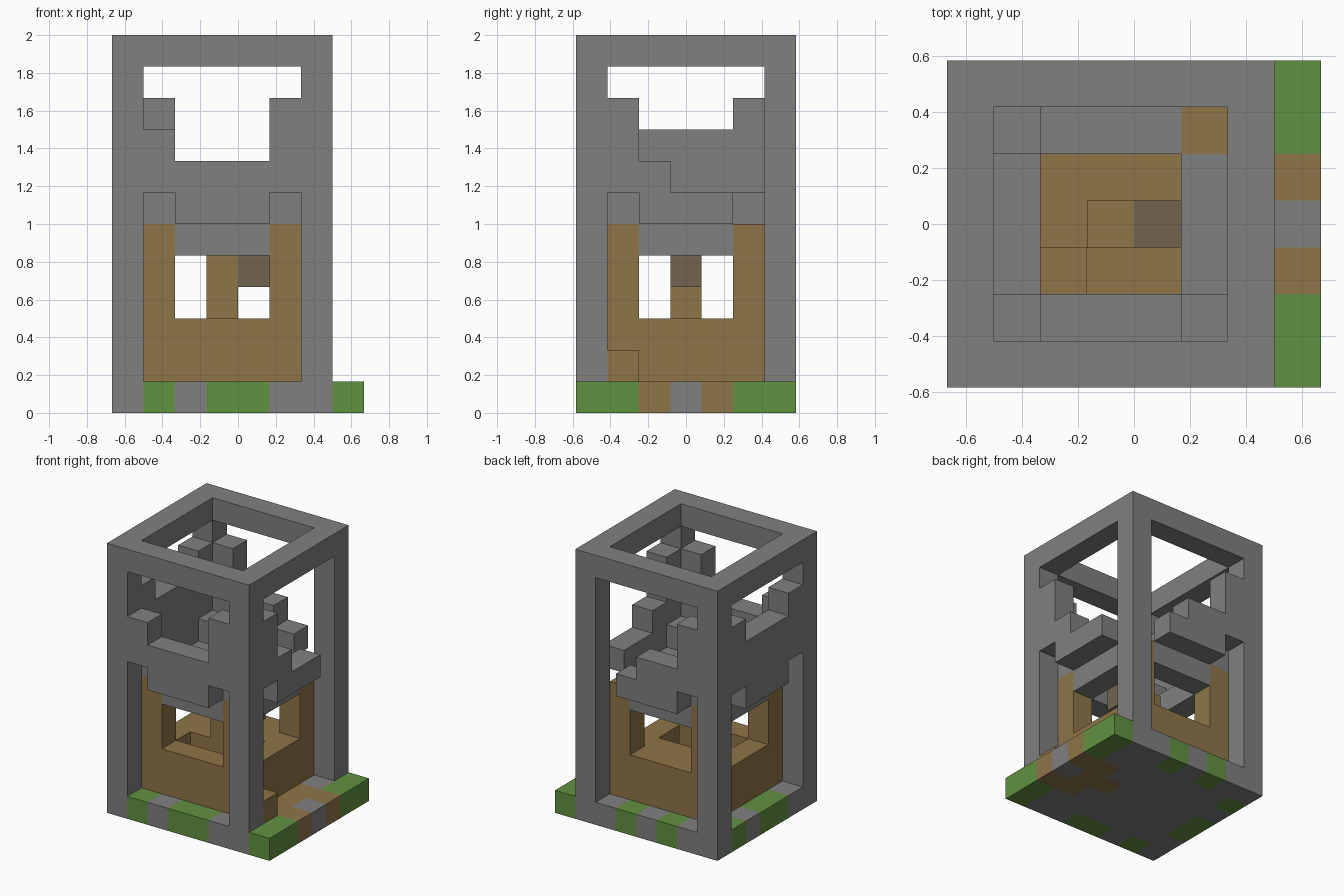
import bpy, bmesh
from mathutils import Vector

cube = bpy.data.objects.get("Cube")
if cube:
    bpy.data.objects.remove(cube)

UNIT = 1 / 6
ORIGIN = Vector((-4, -3.5, 0))


def material(name, colour):
    m = bpy.data.materials.new(name)
    m.use_nodes = True
    m.diffuse_color = (*colour, 1)
    m.node_tree.nodes["Principled BSDF"].inputs["Base Color"].default_value = (*colour, 1)
    return m


MATS = {
    "stone": material("stone_grey", (0.216, 0.216, 0.216)),
    "wood": material("wood_brown", (0.275, 0.178, 0.065)),
    "grass": material("grass_green", (0.122, 0.283, 0.054)),
    "dark": material("dark_wood", (0.168, 0.130, 0.080)),
}
SLOTS = list(MATS)
cells = {}  # grid cell -> (part, colour)


def fill(part, colour, xs, ys, zs):
    """Fill a block of grid cells; each range is (first, end)."""
    for i in range(*xs):
        for j in range(*ys):
            for k in range(*zs):
                cells[i, j, k] = (part, colour)


def column(part, colour, i, j, low, high):
    fill(part, colour, (i, i + 1), (j, j + 1), (low, high))


# Ground slab with grass patches and a path
fill("ground_slab", "stone", (0, 8), (0, 7), (0, 1))
grass = [(i, 0) for i in (1, 3, 4)] + [(i, 6) for i in (2, 4)]
grass += [(0, j) for j in (2, 3, 5)] + [(7, j) for j in (0, 1, 5, 6)]
path = [(7, 2), (7, 4), (6, 2), (6, 3), (6, 4), (5, 3)]
for spots, colour in ((grass, "grass"), (path, "wood")):
    for i, j in spots:
        column("ground_slab", colour, i, j, 0, 1)

# Corner pillars and top ring
for i in (0, 6):
    for j in (0, 6):
        column("corner_pillars", "stone", i, j, 1, 12)
for i in range(7):
    for j in range(7):
        if i in (0, 6) or j in (0, 6):
            column("top_ring", "stone", i, j, 11, 12)

# Inner room: low walls, corner posts, lintels
for i in range(1, 6):
    for j in range(1, 6):
        if i in (1, 5) and j in (1, 5):
            column("room_posts", "wood", i, j, 1, 6)
            if (i, j) != (5, 5):
                column("post_caps", "stone", i, j, 6, 7)
        elif i in (1, 5) or j in (1, 5):
            column("room_walls", "wood", i, j, 1, 3)
            column("lintels", "stone", i, j, 5, 6)

# Floor with an open stairwell
stairwell = [(3, 2), (4, 2), (4, 3)]
for i in range(2, 5):
    for j in range(2, 5):
        if (i, j) not in stairwell:
            column("room_floor", "wood", i, j, 1, 2 if (i, j) == (2, 2) else 3)
column("room_stub", "wood", 3, 3, 3, 5)
column("dark_block", "dark", 4, 3, 4, 5)
column("outer_step", "wood", 6, 1, 1, 2)

# Broken battlement walls: top height of each column, zero where missing
battlements = {
    "front_battlement": (lambda n: (n, 0), (9, 8, 8, 8, 10)),
    "back_battlement": (lambda n: (n, 6), (10, 8, 8, 7, 0)),
    "left_battlement": (lambda n: (6, n), (10, 8, 7, 7, 0)),
    "right_battlement": (lambda n: (0, n), (10, 9, 9, 9, 10)),
}
for part, (place, tops) in battlements.items():
    for n, top in enumerate(tops, 1):
        column(part, "stone", *place(n), 7 if n in (1, 5) else 6, top)


def build(part):
    """Make one object from the exposed faces of the cells of a part."""
    bm = bmesh.new()
    for cell, (owner, colour) in cells.items():
        if owner != part:
            continue
        centre = Vector(cell) + Vector((0.5, 0.5, 0.5))
        for axis in range(3):
            for sign in (-1, 1):
                n = Vector((0, 0, 0))
                n[axis] = sign
                if tuple(int(c + d) for c, d in zip(cell, n)) in cells:
                    continue
                u = Vector((0, 0, 0))
                u[(axis + 1) % 3] = 0.5
                v = n.cross(u)
                mid = centre + n / 2
                corners = (mid - u - v, mid + u - v, mid + u + v, mid - u + v)
                face = bm.faces.new([bm.verts.new((c + ORIGIN) * UNIT) for c in corners])
                # Boarded bottom of the stairwell
                boarded = part == "ground_slab" and n.z > 0 and cell[:2] in stairwell
                face.material_index = SLOTS.index("wood" if boarded else colour)
    bmesh.ops.remove_doubles(bm, verts=bm.verts, dist=0.001)
    mesh = bpy.data.meshes.new(part)
    for m in MATS.values():
        mesh.materials.append(m)
    bm.to_mesh(mesh)
    bm.free()
    bpy.context.collection.objects.link(bpy.data.objects.new(part, mesh))


for part in dict.fromkeys(owner for owner, _ in cells.values()):
    build(part)
